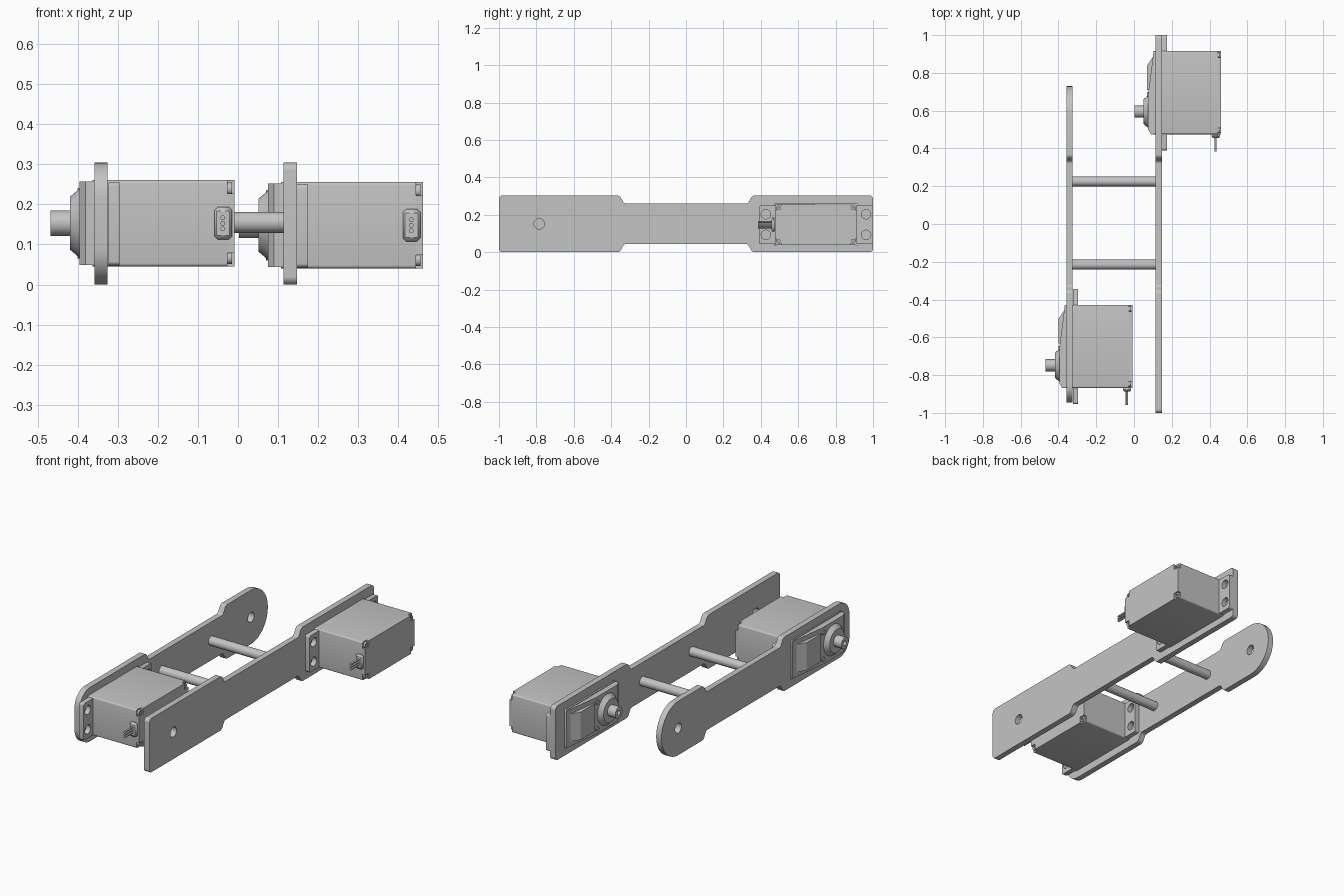
import bpy, bmesh, math
from mathutils import Vector, Matrix

if "Cube" in bpy.data.objects:
    bpy.data.objects.remove(bpy.data.objects["Cube"], do_unlink=True)

GREY = (0.55, 0.55, 0.55, 1)
grey = bpy.data.materials.new("machined grey")
grey.use_nodes = True
grey.diffuse_color = GREY
grey.node_tree.nodes["Principled BSDF"].inputs["Base Color"].default_value = GREY

# Profiles are drawn in the plane across the axis: X -> (y, z), Y -> (z, x), Z -> (x, y)
FRAMES = {
    "X": Matrix(((0, 0, 1), (1, 0, 0), (0, 1, 0))).to_4x4(),
    "Y": Matrix(((0, 1, 0), (0, 0, 1), (1, 0, 0))).to_4x4(),
    "Z": Matrix.Identity(4),
}


def finish(name, mesh, offset):
    obj = bpy.data.objects.new(name, mesh)
    bpy.context.collection.objects.link(obj)
    obj.location = offset
    mesh.materials.clear()
    mesh.materials.append(grey)
    bpy.ops.object.select_all(action="DESELECT")
    obj.select_set(True)
    bpy.context.view_layer.objects.active = obj
    bpy.ops.object.shade_smooth_by_angle(angle=math.radians(30))
    return obj


def extrude(name, loops, lo, hi, axis="X", offset=(0, 0, 0)):
    """Extrude an outline (first loop) with holes (other loops) along an axis."""
    curve = bpy.data.curves.new(name, "CURVE")
    curve.dimensions = "2D"
    curve.fill_mode = "BOTH"
    curve.extrude = (hi - lo) / 2
    for loop in loops:
        spline = curve.splines.new("POLY")
        spline.points.add(len(loop) - 1)
        spline.use_cyclic_u = True
        for point, co in zip(spline.points, loop):
            point.co = (co[0], co[1], 0, 1)
    temp = bpy.data.objects.new("temp", curve)
    bpy.context.collection.objects.link(temp)
    bpy.context.view_layer.update()
    mesh = bpy.data.meshes.new_from_object(
        temp.evaluated_get(bpy.context.evaluated_depsgraph_get()))
    bpy.data.objects.remove(temp)
    bpy.data.curves.remove(curve)
    bm = bmesh.new()
    bm.from_mesh(mesh)
    bmesh.ops.remove_doubles(bm, verts=bm.verts, dist=1e-5)
    bmesh.ops.transform(bm, verts=bm.verts,
                        matrix=FRAMES[axis] @ Matrix.Translation((0, 0, (lo + hi) / 2)))
    bmesh.ops.recalc_face_normals(bm, faces=bm.faces)
    bm.to_mesh(mesh)
    bm.free()
    mesh.name = name
    return finish(name, mesh, offset)


def circle(a, b, r, n=32):
    return [(a + r * math.cos(math.tau * i / n), b + r * math.sin(math.tau * i / n))
            for i in range(n)]


def rect(a0, a1, b0, b1):
    return [(a0, b0), (a1, b0), (a1, b1), (a0, b1)]


def fillet(corners, radius=None, steps=10):
    """Round each corner; corners are (a, b, r), or (a, b) with one shared radius."""
    out = []
    for i, corner in enumerate(corners):
        r = corner[2] if radius is None else radius
        p = Vector(corner[:2])
        u = (Vector(corners[i - 1][:2]) - p).normalized()
        v = (Vector(corners[(i + 1) % len(corners)][:2]) - p).normalized()
        half = u.angle(v) / 2
        center = p + (u + v).normalized() * r / math.sin(half)
        start = (p + u * r / math.tan(half) - center).normalized()
        end = (p + v * r / math.tan(half) - center).normalized()
        out += [tuple(center + start.slerp(end, k / steps).normalized() * r)
                for k in range(steps + 1)]
    return out


# Side plates: wide ends joined by a narrower neck
MID = 0.152


def plate_outline(y0, r0, y1, r1):
    lower = [(y0, -MID, r0), (-0.355, -MID, 0.025), (-0.33, -0.108, 0.02),
             (0.33, -0.108, 0.02), (0.355, -MID, 0.025), (y1, -MID, r1)]
    upper = [(y, -z, r) for y, z, r in reversed(lower)]
    return fillet([(y, z + MID, r) for y, z, r in lower + upper])


def servo_slot(dy, dz):
    return rect(0.472 + dy, 0.918 + dy, 0.038 + dz, 0.258 + dz)


SERVOS = {"left": (0, 0, 0), "right": (-0.47, -1.343, 0.005)}
extrude("left_plate", [plate_outline(-1, 0.02, 1, 0.02),
                       circle(-0.785, MID, 0.028), servo_slot(0, 0)], 0.114, 0.147)
extrude("right_plate", [plate_outline(-0.945, 0.09, 0.73, 0.151),
                        circle(0.58, MID, 0.028), servo_slot(*SERVOS["right"][1:])],
        -0.358, -0.325)

# Spacer rods between the plates
for name, y in (("back", 0.225), ("front", -0.215)):
    extrude(name + "_rod", [circle(y, 0.155, 0.026)], -0.326, 0.115)


def servo(side, offset):
    def part(name, loops, lo, hi, axis="X"):
        return extrude(f"{side}_servo_{name}", loops, lo, hi, axis, offset)

    y0, y1, z0, z1 = 0.475, 0.915, 0.04, 0.256
    ym, zm, shaft_y = (y0 + y1) / 2, (z0 + z1) / 2, 0.595

    # Case, and end cover with notched corners for the screws
    part("case", [fillet(rect(y0, y1, z0, z1), 0.008, 4)], 0.107, 0.444)
    n = 0.034
    part("end_cover", [[(y0 + n, z0), (y1 - n, z0), (y1 - n, z0 + n), (y1, z0 + n),
                        (y1, z1 - n), (y1 - n, z1 - n), (y1 - n, z1), (y0 + n, z1),
                        (y0 + n, z1 - n), (y0, z1 - n), (y0, z0 + n), (y0 + n, z0 + n)]],
         0.443, 0.461)
    for i in (-1, 1):
        for j in (-1, 1):
            y, z = ym + i * 0.198, zm + j * 0.086
            part("cover_screw", [circle(y, z, 0.016), circle(y, z, 0.007, 6)], 0.443, 0.455)

    # Mounting flange with screw holes
    holes = [circle(ym + i * 0.268, zm + j * 0.055, 0.025) for i in (-1, 1) for j in (-1, 1)]
    part("flange", [fillet(rect(0.39, 1.0, 0.043, 0.25), 0.01, 4)] + holes, 0.147, 0.174)

    # Sloped gearbox cover and raised block
    part("gear_cover", [[(0.11, y1), (0.104, y1), (0.075, 0.69), (0.075, 0.5),
                         (0.09, y0), (0.11, y0)]], z0 + 0.004, z1 - 0.004, "Z")
    part("gear_block", [[(0.11, 0.905), (0.1, 0.885), (0.07, 0.84), (0.07, 0.71),
                         (0.11, 0.71)]], z0 + 0.03, z1 - 0.03, "Z")
    for j in (-1, 1):
        part("gear_screw", [circle(0.685, zm + j * 0.075, 0.013)], 0.07, 0.08)

    # Conical boss and hollow output shaft
    bm = bmesh.new()
    bmesh.ops.create_cone(bm, cap_ends=True, segments=48, radius1=0.066, radius2=0.088,
                          depth=0.026, matrix=Matrix.Translation((0.064, shaft_y, zm))
                          @ Matrix.Rotation(math.pi / 2, 4, "Y"))
    mesh = bpy.data.meshes.new(side + "_servo_boss")
    bm.to_mesh(mesh)
    bm.free()
    finish(side + "_servo_boss", mesh, offset)
    part("shaft", [circle(shaft_y, zm, 0.032), circle(shaft_y, zm, 0.013)], 0.002, 0.055)

    # Cable connector with three pins
    socket = part("socket", [rect(zm - 0.041, zm + 0.041, 0.411, 0.455)], 0.456, 0.477, "Y")
    bevel = socket.modifiers.new("Bevel", "BEVEL")
    bevel.width = 0.009
    bevel.segments = 1
    for k in (-1, 0, 1):
        part("pin", [circle(zm + k * 0.014, 0.432, 0.006, 12)], 0.385, 0.46, "Y")


for side, offset in SERVOS.items():
    servo(side, offset)
